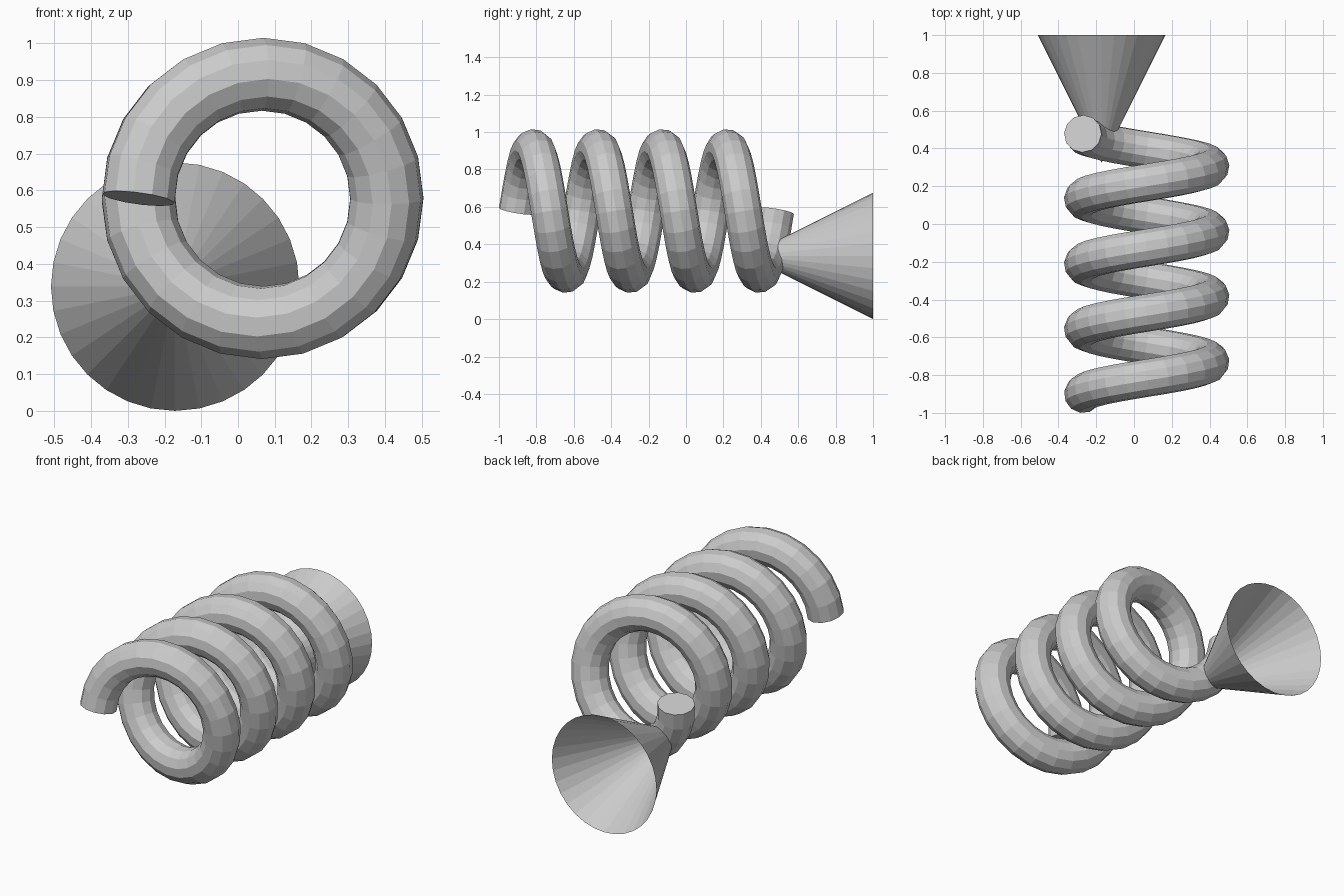
import bpy
import math

cube = bpy.data.objects.get("Cube")
if cube:
    bpy.data.objects.remove(cube, do_unlink=True)

# Single plain grey
grey = bpy.data.materials.new("plain grey")
grey.use_nodes = True
colour = (0.6, 0.6, 0.6, 1.0)
grey.diffuse_color = colour
grey.node_tree.nodes["Principled BSDF"].inputs["Base Color"].default_value = colour

# Coil: tube swept along a helix running front to back
TURNS, STEPS = 4, 24
RADIUS, PITCH, TUBE = 0.338, 0.345, 0.1
AXIS_X, AXIS_Z, START_Y = 0.067, 0.578, -0.902

curve = bpy.data.curves.new("coil", "CURVE")
curve.dimensions = "3D"
curve.bevel_depth = TUBE
curve.bevel_resolution = 4
curve.use_fill_caps = True
spline = curve.splines.new("POLY")
spline.points.add(TURNS * STEPS)
for i, point in enumerate(spline.points):
    turn = i / STEPS
    angle = math.pi - turn * math.tau
    point.co = (AXIS_X + RADIUS * math.cos(angle),
                START_Y + PITCH * turn,
                AXIS_Z + RADIUS * math.sin(angle), 1)
spline.use_smooth = False
coil = bpy.data.objects.new("coil", curve)
bpy.context.collection.objects.link(coil)
bpy.ops.object.select_all(action="DESELECT")
coil.select_set(True)
bpy.context.view_layer.objects.active = coil
bpy.ops.object.convert(target="MESH")
coil = bpy.context.object
coil.name = "coil"

# Open cone at the back, its tip buried in the last turn
CONE = 0.338
bpy.ops.mesh.primitive_cone_add(
    vertices=32, radius1=CONE, radius2=0, depth=2 * CONE, end_fill_type="NOTHING",
    location=(-0.171, 1 - CONE, CONE), rotation=(math.pi / 2, 0, 0))
cone = bpy.context.object
cone.name = "open_cone"

for part in (coil, cone):
    part.data.materials.clear()
    part.data.materials.append(grey)
    part.data.polygons.foreach_set("use_smooth", [False] * len(part.data.polygons))
